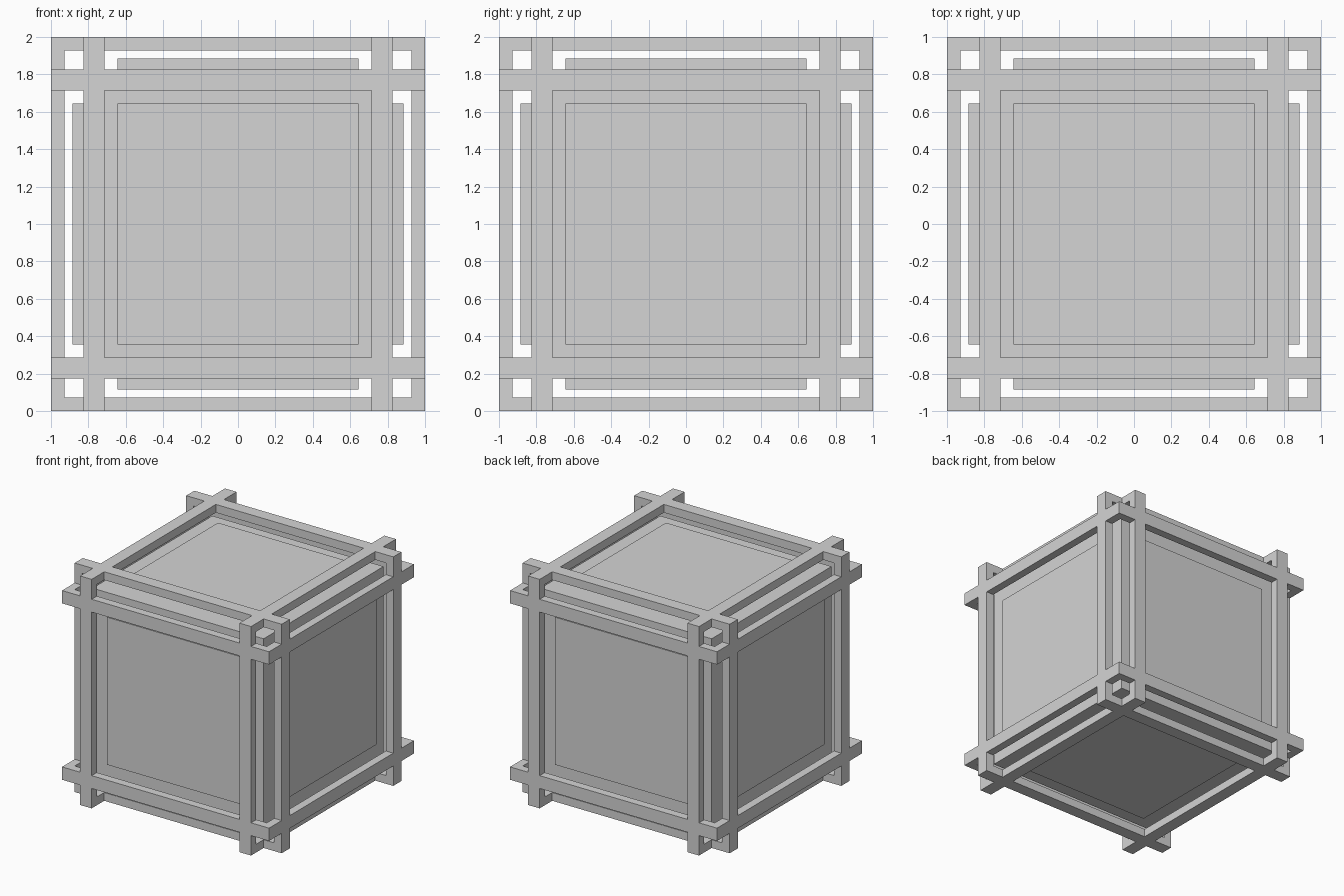
import bpy
import bmesh
from mathutils import Matrix, Vector

cube = bpy.data.objects.get("Cube")
if cube:
    bpy.data.objects.remove(cube, do_unlink=True)

OUTER, INNER = 1.0, 0.928       # frame ring, outside and inside half widths
BAR_IN, BAR_OUT = 0.714, 0.826  # frame bar, near and far from the middle
CORE = 0.827
PANEL, PANEL_TOP = 0.644, 0.885
CENTRE = Vector((0, 0, 1))

grey = bpy.data.materials.new("light_grey")
grey.use_nodes = True
colour = (0.66, 0.66, 0.66, 1)
grey.diffuse_color = colour
grey.node_tree.nodes["Principled BSDF"].inputs["Base Color"].default_value = colour


def finish(name, bm, turn=Matrix.Identity(4)):
    bmesh.ops.transform(bm, matrix=Matrix.Translation(CENTRE) @ turn, verts=bm.verts)
    bmesh.ops.recalc_face_normals(bm, faces=bm.faces)
    mesh = bpy.data.meshes.new(name)
    bm.to_mesh(mesh)
    bm.free()
    mesh.materials.append(grey)
    obj = bpy.data.objects.new(name, mesh)
    bpy.context.collection.objects.link(obj)


def block(name, half_size, middle=(0, 0, 0), turn=Matrix.Identity(4)):
    bm = bmesh.new()
    bmesh.ops.create_cube(bm, size=2)
    bmesh.ops.scale(bm, vec=half_size, verts=bm.verts)
    bmesh.ops.translate(bm, vec=middle, verts=bm.verts)
    finish(name, bm, turn)


def ring(name, low, high, turn):
    """Square hoop around the local z axis."""
    bm = bmesh.new()
    corners = [(-1, -1), (1, -1), (1, 1), (-1, 1)]
    section = [(OUTER, low), (OUTER, high), (INNER, high), (INNER, low)]
    loops = [[bm.verts.new((x * r, y * r, z)) for r, z in section] for x, y in corners]
    for i in range(4):
        a, b = loops[i], loops[(i + 1) % 4]
        for j in range(4):
            k = (j + 1) % 4
            bm.faces.new((a[j], b[j], b[k], a[k]))
    finish(name, bm, turn)


# Solid middle
block("core", (CORE, CORE, CORE))

# Each side of the cube: a raised panel and one hoop of the outer frame
sides = {"top": (0, 0, 1), "bottom": (0, 0, -1), "front": (0, -1, 0),
         "back": (0, 1, 0), "left": (1, 0, 0), "right": (-1, 0, 0)}
thick = (PANEL_TOP - CORE) / 2 + 0.01
for side, direction in sides.items():
    turn = Vector(direction).to_track_quat("Z", "Y").to_matrix().to_4x4()
    block(side + "_panel", (PANEL, PANEL, thick), (0, 0, PANEL_TOP - thick), turn)
    ring(side + "_frame_hoop", BAR_IN, BAR_OUT, turn)
